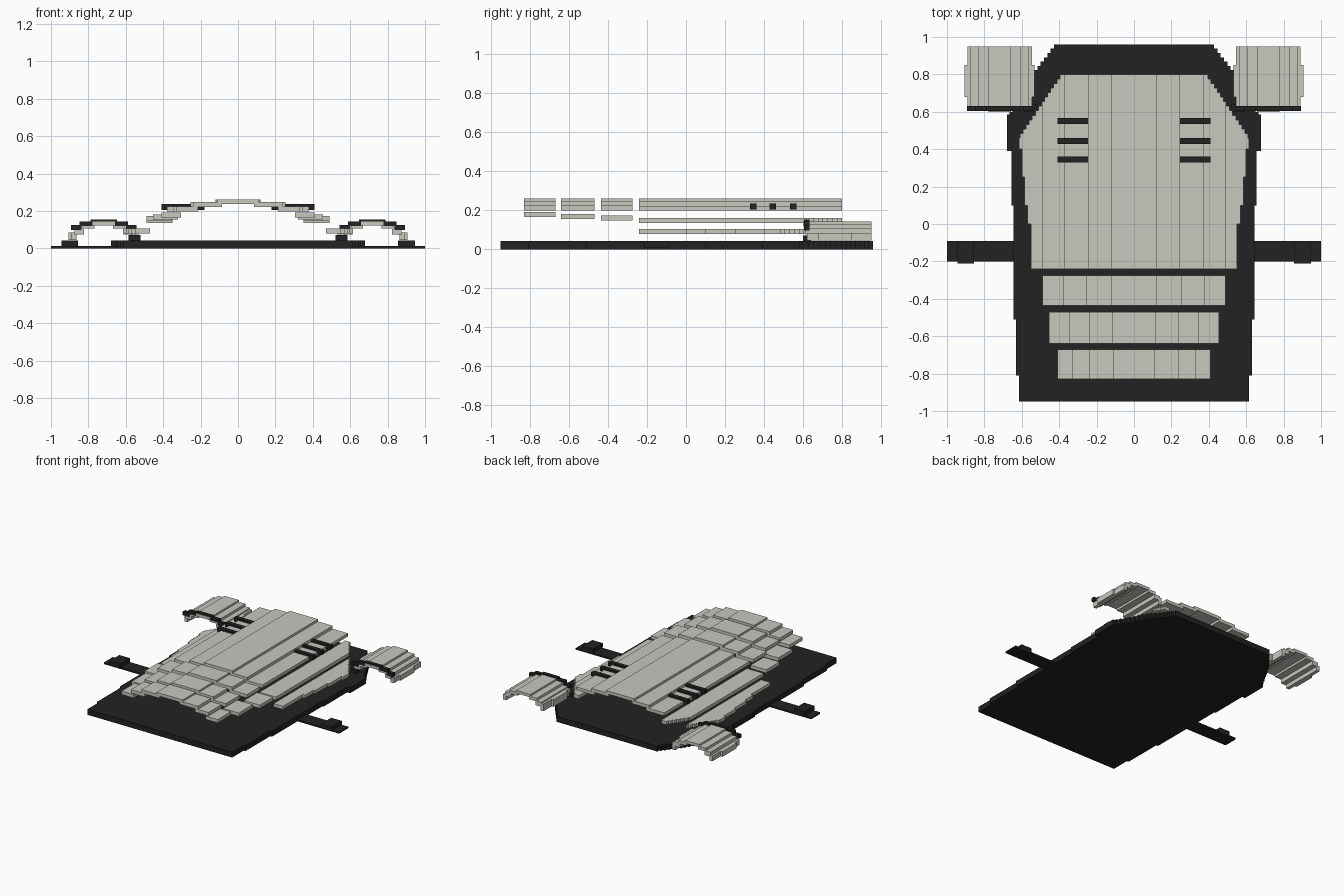
import bpy, bmesh

if "Cube" in bpy.data.objects:
    bpy.data.objects.remove(bpy.data.objects["Cube"])


def material(name, rgb):
    m = bpy.data.materials.new(name)
    m.diffuse_color = (*rgb, 1)
    m.use_nodes = True
    m.node_tree.nodes["Principled BSDF"].inputs["Base Color"].default_value = m.diffuse_color
    return m


LIGHT = material("pale grey", (0.58, 0.58, 0.53))
DARK = material("near black", (0.016, 0.016, 0.016))


def make(name, prisms, mat):
    """One object from prisms, each (outline points, z low, z high)."""
    bm = bmesh.new()
    for pts, z0, z1 in prisms:
        f = bm.faces.new([bm.verts.new((x, y, z0)) for x, y in pts])
        ext = bmesh.ops.extrude_face_region(bm, geom=[f])["geom"]
        for v in ext:
            if isinstance(v, bmesh.types.BMVert):
                v.co.z = z1
    bmesh.ops.recalc_face_normals(bm, faces=bm.faces)
    me = bpy.data.meshes.new(name)
    bm.to_mesh(me)
    bm.free()
    me.materials.append(mat)
    ob = bpy.data.objects.new(name, me)
    bpy.context.collection.objects.link(ob)


def rect(x0, x1, y0, y1):
    return [(x0, y0), (x1, y0), (x1, y1), (x0, y1)]


def flip(pts):
    return [(-x, y) for x, y in pts]


def both(prisms):
    return prisms + [(flip(p), a, b) for p, a, b in prisms]


def stairs(pts, pitch=0.017):
    """Turn each sloping edge into small square steps."""
    out = [pts[0]]
    for (xa, ya), (xb, yb) in zip(pts, pts[1:]):
        dx, dy = xb - xa, yb - ya
        if abs(dx) > 1e-6 and abs(dy) > 1e-6:
            n = max(1, round(min(abs(dx), abs(dy)) / pitch))
            for i in range(n):
                x = xa + dx * i / n
                y = ya + dy * (i + 1) / n
                out += [(x, y), (x + dx / n, y)]
        else:
            out.append((xb, yb))
    return out


# Base plate
half = stairs([(0.615, -0.95), (0.615, -0.81), (0.63, -0.81), (0.63, -0.51),
               (0.645, -0.51), (0.645, -0.2), (0.655, 0.1), (0.667, 0.39),
               (0.68, 0.39), (0.68, 0.57), (0.65, 0.6), (0.535, 0.8),
               (0.41, 0.96)])
make("base_plate", [(half + flip(half)[::-1], 0, 0.042)], DARK)

# Hood: overlapping lengthwise planks, clipped by the tapered plan
EDGE = stairs([(0.55, -0.24), (0.57, 0.0), (0.585, 0.1), (0.6, 0.25),
               (0.615, 0.4), (0.61, 0.46), (0.38, 0.8)])


def plank(x0, x1):
    """Plan of a side plank between x0 and x1 inside the hood edge."""
    pts = [(x0, -0.24)]
    for x, y in EDGE + [(0.0, 0.8)]:
        p = (min(max(x, x0), x1), y)
        if p != pts[-1]:
            pts.append(p)
        if x <= x0:
            break
    return pts


make("hood_crown", [(rect(-0.12, 0.12, -0.24, 0.8), 0.238, 0.262)], LIGHT)
make("hood_inner_planks", both([(rect(0.1, 0.245, -0.24, 0.8), 0.22, 0.245)]), LIGHT)
make("hood_shoulder_planks", both([(rect(0.22, 0.375, -0.24, 0.8), 0.198, 0.222)]), LIGHT)
make("hood_side_planks", both([(plank(0.35, 0.49), 0.135, 0.16)]), LIGHT)
make("hood_skirts", both([(plank(0.47, 0.63), 0.08, 0.105)]), LIGHT)

# Dark vent bars on the shoulders
make("vents", both([(rect(0.18, 0.41, y - 0.016, y + 0.016), 0.205, 0.236)
                    for y in (0.345, 0.445, 0.55)]), DARK)

# Three arched front slats: y range and outer edges of the stepped planks
SLATS = [("front_slat", -0.83, -0.67, (0.11, 0.24, 0.33, 0.41), 0.165),
         ("middle_slat", -0.64, -0.47, (0.115, 0.24, 0.345, 0.455), 0.155),
         ("rear_slat", -0.435, -0.275, (0.12, 0.255, 0.38, 0.49), 0.147)]
for name, y0, y1, xs, low in SLATS:
    parts = [(rect(-xs[0], xs[0], y0, y1), 0.238, 0.262)]
    for i, z in enumerate((0.222, 0.198, low)):
        parts += both([(rect(xs[i] - 0.025, xs[i + 1], y0, y1), z, z + 0.026)])
    make(name, parts, LIGHT)

# Arched fenders at the rear corners
C = 0.718
shell = [(rect(C - 0.06, C + 0.06, 0.6, 0.95), 0.122, 0.144)]
for d0, d1, z0, z1 in ((0.05, 0.115, 0.105, 0.13), (0.105, 0.155, 0.075, 0.11)):
    shell += [(rect(C + d0, C + d1, 0.61, 0.95), z0, z1),
              (rect(C - d1, C - d0, 0.61, 0.95), z0, z1)]
for d0, d1, y0, y1 in ((0.145, 0.172, 0.62, 0.95), (0.17, 0.187, 0.68, 0.85)):
    shell += [(rect(C + d0, C + d1, y0, y1), 0.045, 0.085),
              (rect(C - d1, C - d0, y0, y1), 0.045, 0.1)]
make("fenders", both(shell), LIGHT)

# Dark trim arch on the front lip of each fender
trim = [(rect(C - 0.07, C + 0.07, 0.604, 0.632), 0.138, 0.153)]
for d0, d1, z0, z1 in ((0.06, 0.13, 0.12, 0.144), (0.12, 0.175, 0.097, 0.125)):
    trim += [(rect(C + d0, C + d1, 0.604, 0.632), z0, z1),
             (rect(C - d1, C - d0, 0.604, 0.632), z0, z1)]
make("fender_trim", both(trim), DARK)
make("fender_mounts", both([(rect(0.52, 0.585, 0.6, 0.64), 0.04, 0.07)]), DARK)

# Side arms with raised end blocks
make("side_arms", both([(rect(0.63, 1.0, -0.2, -0.09), 0, 0.012)]), DARK)
make("arm_blocks", both([(rect(0.855, 0.945, -0.212, -0.09), 0.01, 0.042)]), DARK)
